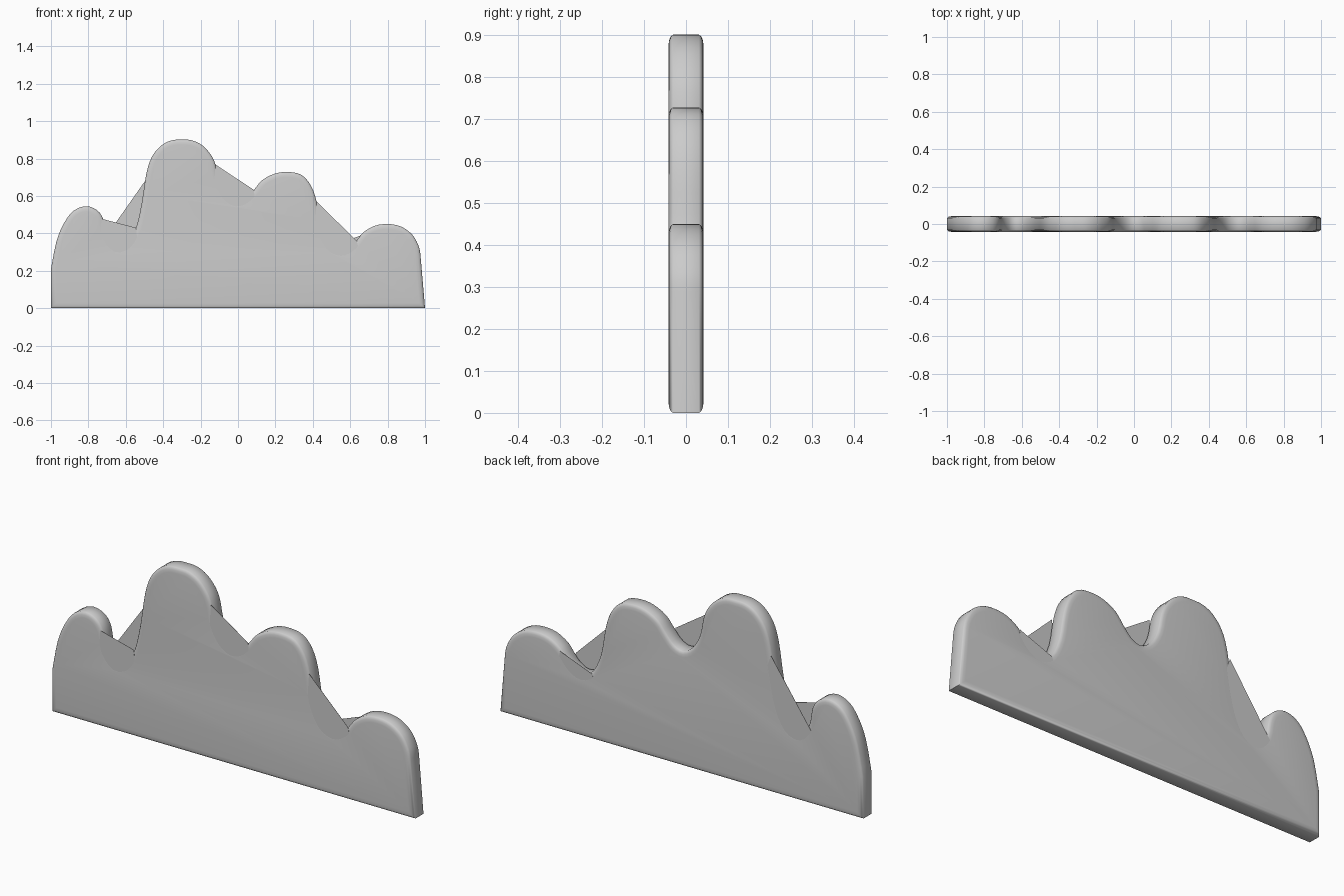
import bpy, bmesh, math
from mathutils import Vector

if "Cube" in bpy.data.objects:
    bpy.data.objects.remove(bpy.data.objects["Cube"])

# Key points of the four-humped outline (x, z), left to right
KEYS = [(-1, .21), (-.97, .36), (-.93, .455), (-.88, .52), (-.815, .545), (-.755, .525),
        (-.72, .475), (-.70, .38), (-.65, .325), (-.59, .345), (-.545, .43), (-.515, .56),
        (-.49, .72), (-.46, .81), (-.41, .87), (-.355, .897), (-.3, .901), (-.245, .897),
        (-.19, .87), (-.145, .82), (-.12, .765), (-.1, .67), (-.06, .6), (-.01, .57),
        (.04, .585), (.085, .632), (.13, .685), (.2, .72), (.27, .728), (.34, .712),
        (.39, .655), (.42, .57), (.445, .43), (.49, .335), (.55, .305), (.6, .325),
        (.635, .362), (.67, .405), (.73, .44), (.8, .45), (.87, .437), (.93, .395),
        (.965, .335), (.975, .29)]
HALF = .042


def smooth_line(pts, n=3):
    """Catmull-Rom through the points."""
    p = [Vector(q) for q in pts]
    p = [p[0]] + p + [p[-1]]
    out = []
    for a, b, c, d in zip(p, p[1:], p[2:], p[3:]):
        for i in range(n):
            t = i / n
            out.append(.5 * (2 * b + (c - a) * t + (2 * a - 5 * b + 4 * c - d) * t * t
                             + (3 * b - a - 3 * c + d) * t ** 3))
    return out + [p[-1]]


def inset(pts, dist):
    """Move a clockwise closed outline inward with mitred corners."""
    out = []
    for i, p in enumerate(pts):
        u = (p - pts[i - 1]).normalized()
        v = (pts[(i + 1) % len(pts)] - p).normalized()
        n1, n2 = Vector((u.y, -u.x)), Vector((v.y, -v.x))
        out.append(p + (n1 + n2) * dist / max(.4, 1 + n1.dot(n2)))
    return out


def finish(name, bm):
    me = bpy.data.meshes.new(name)
    bmesh.ops.recalc_face_normals(bm, faces=bm.faces[:])
    bm.to_mesh(me)
    bm.free()
    ob = bpy.data.objects.new(name, me)
    bpy.context.collection.objects.link(ob)
    return ob


# Main plate: stacked outline rings with rounded rims
outline = [Vector((-1, 0))] + smooth_line(KEYS) + [Vector((1, 0))]
half_rings = [(HALF, .028), (.0405, .014), (.037, .005), (.031, 0)]
rings = [(-y, d) for y, d in half_rings] + half_rings[::-1]
bm = bmesh.new()
loops = [[bm.verts.new((p.x, y, p.y)) for p in inset(outline, d)] for y, d in rings]
for a, b in zip(loops, loops[1:]):
    for i in range(len(a)):
        bm.faces.new((a[i - 1], a[i], b[i], b[i - 1]))
bm.faces.new(loops[0])
bm.faces.new(loops[-1][::-1])
plate = finish("plate", bm)
bpy.context.view_layer.objects.active = plate
plate.select_set(True)
bpy.ops.object.shade_smooth_by_angle(angle=math.radians(40))

# Thin webs bridging the valleys on the front (-1) or back (+1) face
WEBS = [("front_web_left", -1, [(-.73, .478), (-.545, .43), (-.53, .28), (-.74, .28)]),
        ("front_web_middle", -1, [(-.12, .768), (.085, .632), (.1, .48), (-.14, .48)]),
        ("front_web_right", -1, [(.42, .57), (.635, .36), (.66, .25), (.4, .25)]),
        ("back_web_left", 1, [(-.725, .355), (-.497, .68), (-.47, .6), (-.52, .28), (-.72, .28)]),
        ("back_web_right", 1, [(.487, .325), (.665, .392), (.69, .25), (.47, .25)])]
for name, side, pts in WEBS:
    bm = bmesh.new()
    for y in (HALF - .0003, HALF - .0015):
        f = bm.faces.new([bm.verts.new((x, side * y, z)) for x, z in pts])
    bmesh.ops.bridge_loops(bm, edges=bm.edges[:])
    finish(name, bm)
